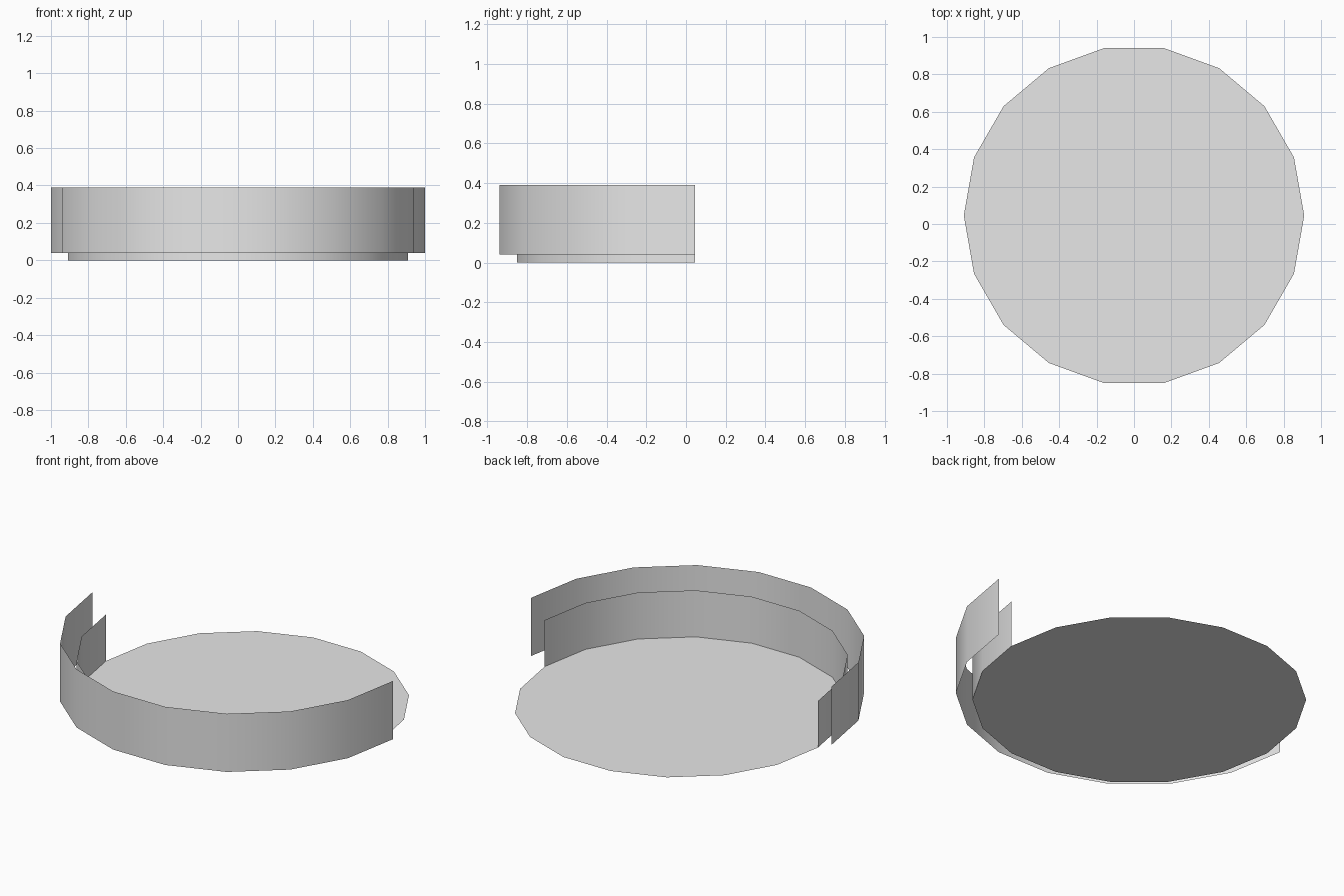
import bpy
import bmesh
from math import cos, sin, pi

cube = bpy.data.objects.get("Cube")
if cube:
    bpy.data.objects.remove(cube, do_unlink=True)

SIDES = 18
CENTRE_Y = 0.045
INNER_R, OUTER_R = 0.91, 1.0

grey = bpy.data.materials.new("plain grey")
grey.use_nodes = True
grey.diffuse_color = (0.8, 0.8, 0.8, 1)
grey.node_tree.nodes["Principled BSDF"].inputs["Base Color"].default_value = (0.8, 0.8, 0.8, 1)


def add_object(name, bm, smooth):
    mesh = bpy.data.meshes.new(name)
    bm.to_mesh(mesh)
    bm.free()
    mesh.materials.append(grey)
    for face in mesh.polygons:
        face.use_smooth = smooth
    obj = bpy.data.objects.new(name, mesh)
    obj.location.y = CENTRE_Y
    bpy.context.collection.objects.link(obj)


def ring_point(radius, step, z):
    angle = 2 * pi * step / SIDES
    return radius * cos(angle), radius * sin(angle), z


def half_wall(name, radius, bottom, top):
    """Thin upright sheet round the front half of the ring."""
    bm = bmesh.new()
    steps = range(SIDES // 2, SIDES + 1)
    low = [bm.verts.new(ring_point(radius, s, bottom)) for s in steps]
    high = [bm.verts.new(ring_point(radius, s, top)) for s in steps]
    for i in range(len(low) - 1):
        bm.faces.new((low[i], low[i + 1], high[i + 1], high[i]))
    add_object(name, bm, True)


# Flat floor disc
bm = bmesh.new()
bm.faces.new([bm.verts.new(ring_point(INNER_R, s, 0)) for s in range(SIDES)])
add_object("floor_disc", bm, False)

# Two concentric walls across the front
half_wall("inner_wall", INNER_R, 0, 0.28)
half_wall("outer_wall", OUTER_R, 0.04, 0.39)
